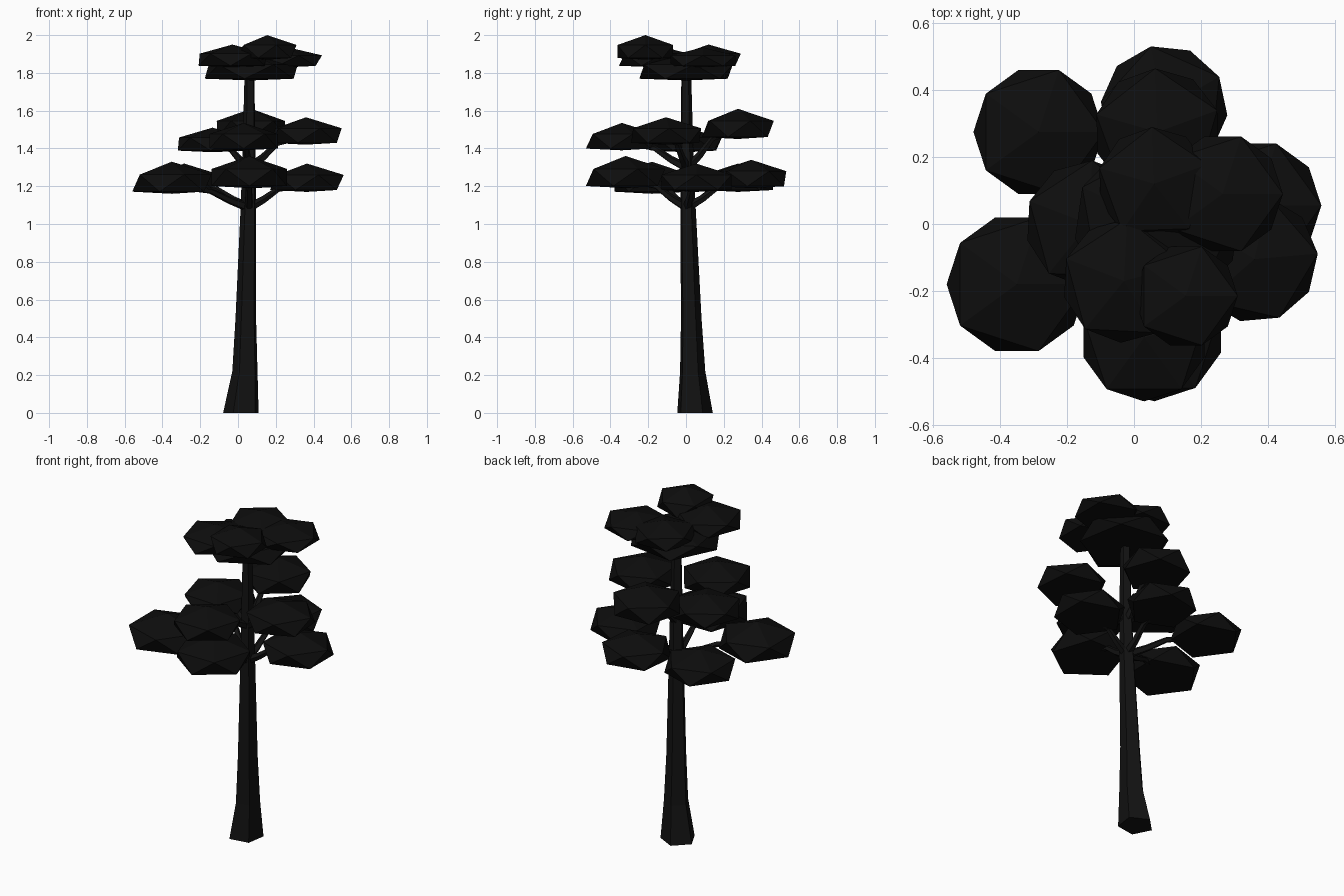
import bpy, bmesh
from math import sin, cos, radians, pi
from mathutils import Vector

if "Cube" in bpy.data.objects:
    bpy.data.objects.remove(bpy.data.objects["Cube"])


def material(name, rgb):
    m = bpy.data.materials.new(name)
    m.diffuse_color = (*rgb, 1)
    m.use_nodes = True
    m.node_tree.nodes["Principled BSDF"].inputs["Base Color"].default_value = m.diffuse_color
    return m


BARK = material("bark", (0.006, 0.006, 0.006))
LEAF = material("leaf", (0.004, 0.004, 0.004))


def finish(name, bm, mat):
    bmesh.ops.recalc_face_normals(bm, faces=bm.faces)
    me = bpy.data.meshes.new(name)
    bm.to_mesh(me)
    bm.free()
    me.materials.append(mat)
    ob = bpy.data.objects.new(name, me)
    bpy.context.collection.objects.link(ob)
    return ob


def tube(name, path, radii, sides=5, start=-45, axis=None):
    """Faceted tapering tube; a fixed axis keeps every ring parallel."""
    bm = bmesh.new()
    pts = [Vector(p) for p in path]
    rings = []
    for i, (p, r) in enumerate(zip(pts, radii)):
        d = axis or (pts[min(i + 1, len(pts) - 1)] - pts[max(i - 1, 0)])
        q = Vector(d).to_track_quat('Z', 'Y') if axis is None else None
        ring = []
        for k in range(sides):
            a = radians(start) + 2 * pi * k / sides
            v = Vector((r * cos(a), r * sin(a), 0))
            ring.append(bm.verts.new(p + (q @ v if q else v)))
        rings.append(ring)
    for a, b in zip(rings, rings[1:]):
        for k in range(sides):
            j = (k + 1) % sides
            bm.faces.new((a[k], a[j], b[j], b[k]))
    bm.faces.new(rings[0])
    bm.faces.new(rings[-1])
    return finish(name, bm, BARK)


def pad(name, x, y, bottom, top, r, turn=0):
    """Flattened icosahedron with a pointed top and nearly flat underside."""
    h = (top - bottom) / 1.37
    z0 = top - h
    bm = bmesh.new()
    apex = bm.verts.new((x, y, top))
    base = bm.verts.new((x, y, bottom))

    def ring(offset, z):
        return [bm.verts.new((x + r * cos(a), y + r * sin(a), z))
                for a in (radians(turn + offset + 72 * k) for k in range(5))]
    up, lo = ring(0, z0 + 0.45 * h), ring(36, z0 - 0.28 * h)
    for k in range(5):
        j = (k + 1) % 5
        bm.faces.new((apex, up[k], up[j]))
        bm.faces.new((up[k], lo[k], up[j]))
        bm.faces.new((up[j], lo[k], lo[j]))
        bm.faces.new((base, lo[j], lo[k]))
    return finish(name, bm, LEAF)


# Trunk: slightly leaning five-sided taper with a flared foot
tube("trunk",
     [(0.02, 0.043, 0), (0.04, 0.032, 0.22), (0.044, 0.025, 0.5),
      (0.057, 0.008, 1.1), (0.06, 0.003, 1.4), (0.062, 0.0, 1.82)],
     [0.1, 0.071, 0.058, 0.043, 0.036, 0.027], axis=(0, 0, 1))

# Foliage tiers: branch start height, then pads (x, y, bottom, top, radius, turn)
tiers = {
    "lower": (1.09, [(-0.35, -0.18, 1.16, 1.33, 0.21, 0),
                     (-0.285, 0.275, 1.17, 1.32, 0.195, 0),
                     (0.06, -0.32, 1.19, 1.36, 0.21, 18),
                     (0.365, 0.055, 1.17, 1.32, 0.195, 0),
                     (0.09, 0.345, 1.19, 1.34, 0.19, 30)]),
    "middle": (1.30, [(-0.135, 0.0, 1.38, 1.51, 0.19, 15),
                      (0.03, -0.34, 1.39, 1.535, 0.19, 18),
                      (0.36, -0.105, 1.42, 1.565, 0.19, 5),
                      (0.07, 0.275, 1.45, 1.61, 0.19, 20)]),
    "crown": (1.74, [(0.07, 0.0, 1.76, 1.90, 0.25, 10),
                     (0.155, -0.215, 1.87, 2.0, 0.155, 0),
                     (-0.03, -0.17, 1.83, 1.95, 0.185, 15),
                     (0.265, 0.09, 1.83, 1.935, 0.18, 0),
                     (0.06, 0.12, 1.83, 1.95, 0.17, 20)]),
}
TX, TY = 0.058, 0.005
for tier, (z, pads) in tiers.items():
    for i, p in enumerate(pads, 1):
        pad(f"{tier}_foliage_{i}", *p)
        if tier == "crown":
            continue
        # Arching branch from the trunk into the pad
        dx, dy, end = p[0] - TX, p[1] - TY, p[2] + 0.03
        path = [(TX + dx * t, TY + dy * t, z + (end - z) * s)
                for t, s in ((0.02, 0), (0.25, 0.35), (0.5, 0.85), (0.85, 1))]
        tube(f"{tier}_branch_{i}", path, [0.025, 0.02, 0.016, 0.012])
